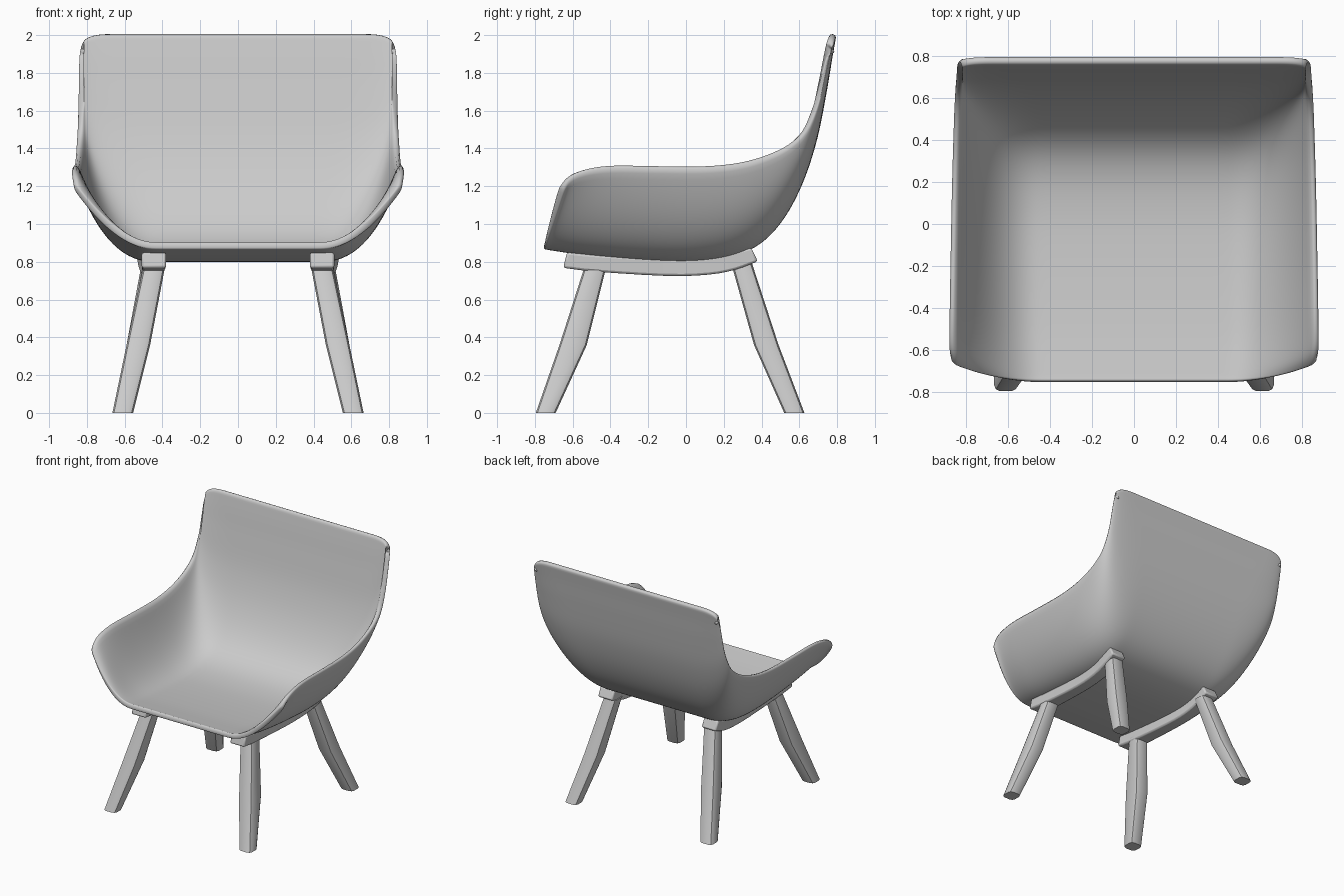
import bpy
from mathutils import Vector

if "Cube" in bpy.data.objects:
    bpy.data.objects.remove(bpy.data.objects["Cube"])


def make(name, verts, faces):
    mesh = bpy.data.meshes.new(name)
    mesh.from_pydata(verts, [], faces)
    mesh.update()
    ob = bpy.data.objects.new(name, mesh)
    bpy.context.collection.objects.link(ob)
    return ob


def spline(rows, steps):
    """Smooth interpolation through rows of numbers (Catmull-Rom)."""
    pts = [Vector(r) for r in rows]
    pts = [2 * pts[0] - pts[1]] + pts + [2 * pts[-1] - pts[-2]]
    out = []
    for i in range(1, len(pts) - 2):
        a, b, c, d = pts[i - 1:i + 3]
        for k in range(steps):
            t = k / steps
            out.append(0.5 * (2 * b + (c - a) * t + (2 * a - 5 * b + 4 * c - d) * t ** 2
                              + (3 * b - a - 3 * c + d) * t ** 3))
    return out + [pts[-2]]


def loft(name, rings):
    n = len(rings[0])
    verts = [p for r in rings for p in r]
    faces = [(i * n + j, i * n + (j + 1) % n, (i + 1) * n + (j + 1) % n, (i + 1) * n + j)
             for i in range(len(rings) - 1) for j in range(n)]
    faces += [tuple(reversed(range(n))), tuple(range(len(verts) - n, len(verts)))]
    return make(name, verts, faces)


def finish(ob, bevel=0):
    ob.modifiers.new("Mirror", 'MIRROR')
    if bevel:
        m = ob.modifiers.new("Bevel", 'BEVEL')
        m.width, m.segments = bevel, 2
    bpy.ops.object.select_all(action='DESELECT')
    ob.select_set(True)
    bpy.context.view_layer.objects.active = ob
    bpy.ops.object.shade_smooth_by_angle(angle=0.6)


# Seat shell: each row = centre y, z | flat half width, corner control x | rim x, y, z
ROWS = [
    (-.755, .868, .44, .65, .872, -.645, 1.18),
    (-.70, .858, .44, .66, .888, -.585, 1.26),
    (-.50, .83, .45, .69, .887, -.42, 1.302),
    (-.20, .805, .45, .71, .882, -.15, 1.302),
    (.05, .80, .45, .72, .877, .10, 1.302),
    (.25, .828, .45, .73, .872, .29, 1.322),
    (.40, .90, .45, .74, .867, .44, 1.365),
    (.52, 1.03, .45, .76, .862, .56, 1.425),
    (.62, 1.22, .47, .79, .855, .645, 1.51),
    (.695, 1.45, .50, .83, .847, .70, 1.645),
    (.745, 1.70, .56, .845, .843, .735, 1.79),
    (.775, 1.88, .64, .845, .840, .755, 1.88),
    (.797, 2.003, .68, .835, .832, .77, 1.925),
]
FLAT, CURVE = 8, 14
verts = []
for y, z, a, c, rx, ry, rz in spline(ROWS, 4):
    A, C, R = Vector((a, y, z)), Vector((c, y, z)), Vector((rx, ry, rz))
    half = [Vector((a * k / FLAT, y, z)) for k in range(FLAT)]
    for k in range(CURVE + 1):
        t = k / CURVE
        half.append(A * (1 - t) ** 2 + C * 2 * t * (1 - t) + R * t * t)
    verts += [Vector((-p.x, p.y, p.z)) for p in reversed(half[1:])] + half
W = 2 * (FLAT + CURVE) + 1
H = len(verts) // W
shell = make("seat_shell", verts, [(i * W + j, i * W + j + 1, (i + 1) * W + j + 1, (i + 1) * W + j)
                                   for i in range(H - 1) for j in range(W - 1)])
sol = shell.modifiers.new("Thickness", 'SOLIDIFY')
sol.thickness, sol.offset = 0.038, 1
sub = shell.modifiers.new("Smooth", 'SUBSURF')
sub.levels = sub.render_levels = 1
for p in shell.data.polygons:
    p.use_smooth = True

# Curved rails under the seat: y bottom, z bottom, y top, z top, centre x, half width
RAIL = [(-.65, .768, -.63, .85, .445, .065), (-.48, .748, -.47, .835, .447, .06),
        (-.10, .725, -.10, .815, .452, .052), (.12, .732, .11, .82, .46, .052),
        (.26, .758, .235, .845, .465, .06), (.38, .802, .345, .875, .468, .065)]
rings = [[(cx - w, yb, zb), (cx - w, yt, zt), (cx + w, yt, zt), (cx + w, yb, zb)]
         for yb, zb, yt, zt, cx, w in spline(RAIL, 3)]
finish(loft("side_rail", rings), 0.012)


def leg(name, stations):
    """Rounded-rectangle leg; each station = z, x min, x max, y min, y max."""
    rings = []
    for z, x0, x1, y0, y1 in stations:
        cx, cy, hx, hy, r = (x0 + x1) / 2, (y0 + y1) / 2, (x1 - x0) / 2, (y1 - y0) / 2, .028
        ring = []
        for sx, sy in ((1, 1), (-1, 1), (-1, -1), (1, -1)):
            arc = [(0, r), (.3 * r, .3 * r), (r, 0)]
            for dx, dy in (arc if sx * sy > 0 else arc[::-1]):
                ring.append((cx + sx * (hx - dx), cy + sy * (hy - dy), z))
        rings.append(ring)
    finish(loft(name, rings))


# Splayed legs, thickest around the middle
leg("front_leg", [(0, .555, .665, -.795, -.69), (.36, .465, .59, -.67, -.525),
                  (.78, .385, .50, -.535, -.42)])
leg("back_leg", [(0, .555, .665, .52, .627), (.36, .465, .59, .36, .49),
                 (.79, .395, .51, .24, .35)])
